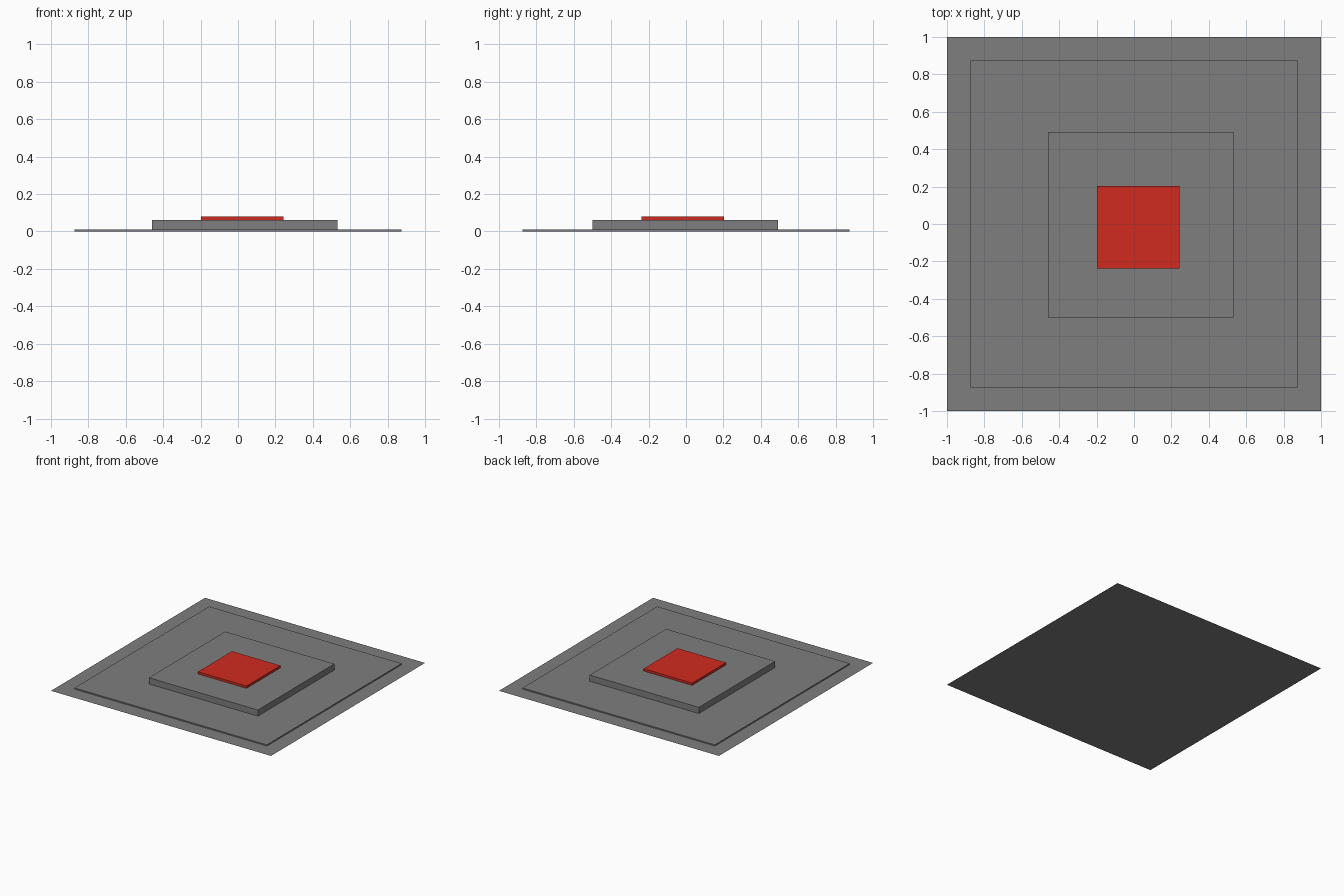
import bpy

if "Cube" in bpy.data.objects:
    bpy.data.objects.remove(bpy.data.objects["Cube"])


def material(name, rgb):
    mat = bpy.data.materials.new(name)
    mat.diffuse_color = (*rgb, 1)
    mat.use_nodes = True
    mat.node_tree.nodes["Principled BSDF"].inputs["Base Color"].default_value = mat.diffuse_color
    return mat


def slab(name, x, y, z, mat):
    """Box spanning the given (min, max) ranges."""
    bpy.ops.mesh.primitive_cube_add(
        size=1, location=[(r[0] + r[1]) / 2 for r in (x, y, z)])
    ob = bpy.context.object
    ob.name = name
    ob.scale = [r[1] - r[0] for r in (x, y, z)]
    bpy.ops.object.transform_apply(location=False, rotation=False, scale=True)
    ob.data.materials.append(mat)


grey = material("dark_grey", (0.21, 0.21, 0.21))
red = material("red", (0.64, 0.024, 0.015))

# Thin ground sheet
bpy.ops.mesh.primitive_plane_add(size=2, location=(0, 0, 0))
sheet = bpy.context.object
sheet.name = "ground_sheet"
sheet.data.materials.append(grey)

# Stacked plates
slab("base_plate", (-0.875, 0.875), (-0.875, 0.875), (0, 0.01), grey)
slab("middle_step", (-0.461, 0.531), (-0.5, 0.492), (0.01, 0.061), grey)
slab("top_pad", (-0.198, 0.243), (-0.237, 0.204), (0.061, 0.08), red)
